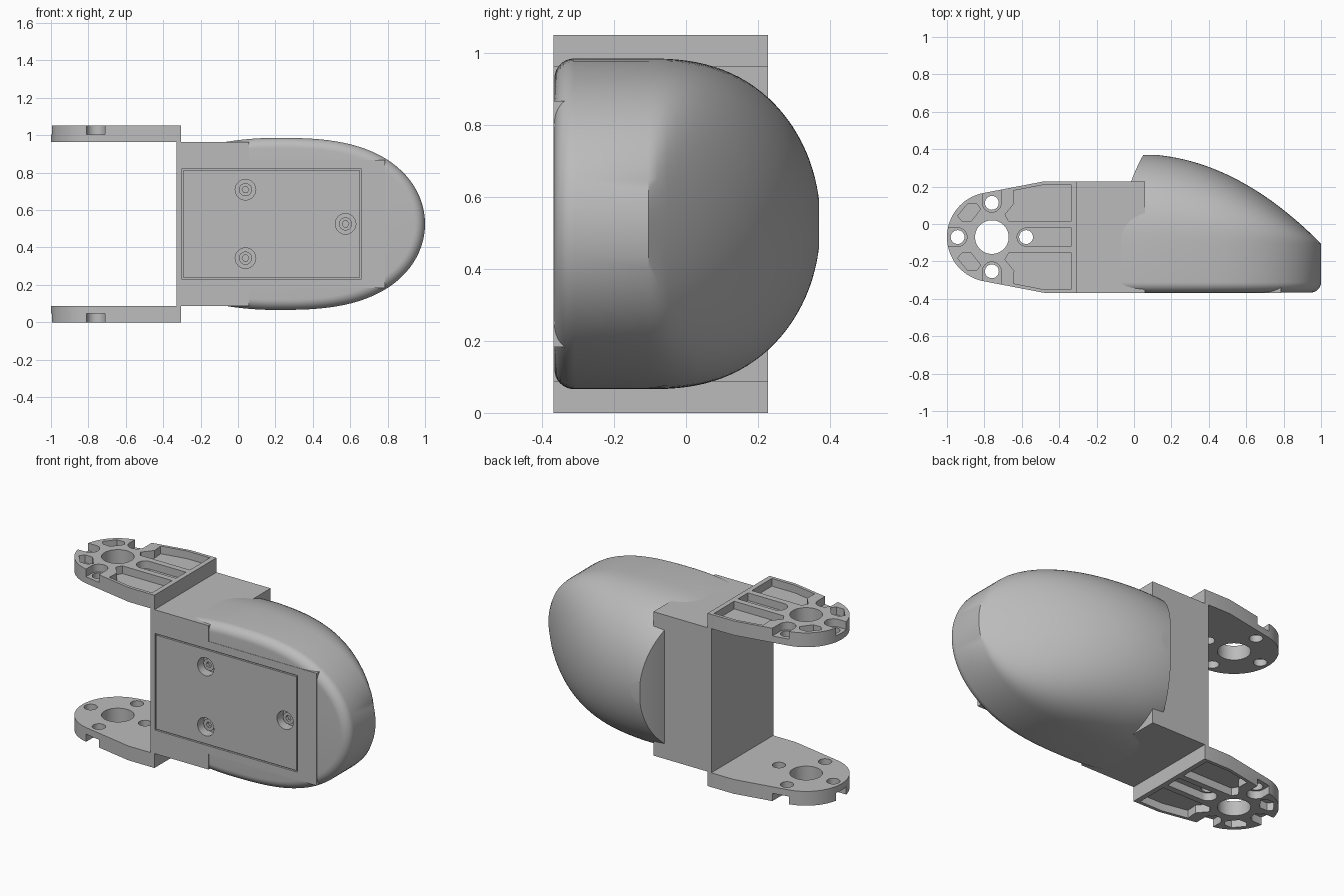
import bpy, bmesh
from math import sin, cos, pi, radians

cube = bpy.data.objects.get("Cube")
if cube:
    bpy.data.objects.remove(cube)

MID = 0.526            # mirror height
TOP = 2 * MID
ARM_Y = -0.07          # arm centre line
FRONT, BACK = -0.368, 0.228

grey = bpy.data.materials.new("satin grey")
grey.use_nodes = True
grey.diffuse_color = (0.5, 0.5, 0.5, 1)
grey.node_tree.nodes["Principled BSDF"].inputs["Base Color"].default_value = (0.5, 0.5, 0.5, 1)


def loft(name, rings):
    """Closed solid through a list of equal-length rings."""
    bm = bmesh.new()
    loops = [[bm.verts.new(p) for p in ring] for ring in rings]
    n = len(loops[0])
    for a, b in zip(loops, loops[1:]):
        for i in range(n):
            j = (i + 1) % n
            bm.faces.new((a[i], a[j], b[j], b[i]))
    bm.faces.new(loops[0])
    bm.faces.new(loops[-1])
    bmesh.ops.recalc_face_normals(bm, faces=bm.faces)
    mesh = bpy.data.meshes.new(name)
    bm.to_mesh(mesh)
    bm.free()
    mesh.materials.append(grey)
    obj = bpy.data.objects.new(name, mesh)
    bpy.context.collection.objects.link(obj)
    return obj


def prism(name, pts, lo, hi, axis="Z"):
    if axis == "Z":
        return loft(name, [[(a, b, c) for a, b in pts] for c in (lo, hi)])
    return loft(name, [[(a, c, b) for a, b in pts] for c in (lo, hi)])


def rect(x0, x1, y0, y1):
    return [(x0, y0), (x1, y0), (x1, y1), (x0, y1)]


def arc(cx, cy, r, start=0, end=360, n=32):
    full = end - start == 360
    steps = n if full else n + 1
    angles = [radians(start + (end - start) * i / n) for i in range(steps)]
    return [(cx + r * cos(a), cy + r * sin(a)) for a in angles]


def slot(cx, cy, r, heading, length):
    """Round-ended slot running outwards along the heading."""
    dx, dy = cos(radians(heading)) * length, sin(radians(heading)) * length
    pts = arc(cx, cy, r, heading + 90, heading + 270, 16)
    return pts + [(pts[-1][0] + dx, pts[-1][1] + dy), (pts[0][0] + dx, pts[0][1] + dy)]


def flip(pts):
    return [(x, 2 * ARM_Y - y) for x, y in pts]


def cut(obj, cutter, keep=False):
    cutter.hide_render = True
    mod = obj.modifiers.new("cut", "BOOLEAN")
    mod.operation, mod.solver, mod.object = "DIFFERENCE", "EXACT", cutter
    bpy.context.view_layer.objects.active = obj
    bpy.ops.object.modifier_apply(modifier=mod.name)
    if not keep:
        bpy.data.objects.remove(cutter)


def smooth(obj, angle=30):
    bpy.ops.object.select_all(action="DESELECT")
    obj.select_set(True)
    bpy.context.view_layer.objects.active = obj
    bpy.ops.object.shade_smooth_by_angle(angle=radians(angle))


# Rounded shell: horizontal outline stacked in depth, domed at the back
CREASE, DOME, FILLET = -0.105, 0.475, 0.055


def half_height(x):
    if x < 0.2:
        return 0.46 - 0.022 * ((0.2 - x) / 0.27) ** 2
    return 0.46 * max(0, 1 - ((x - 0.2) / 0.8) ** 2.8) ** 0.5


def dome_depth(x):
    return 0.48 * (1 - max(x, 0) ** 2.1)


def shell_ring(y, inset=0, n=64):
    s = max(0, y - CREASE)
    left = -0.07 + 0.12 * (s / DOME) ** 2.2
    tip = (1 - s / 0.48) ** (1 / 2.1)
    ring = []
    for i in range(n + 1):
        t = pi * i / n
        x = left + (tip - left) * sin(t)
        h = half_height(x) * (1 - inset / 0.46)
        if s > 0:
            h *= max(0, 1 - (s / max(dome_depth(x), s)) ** 2.5) ** 0.5
        if i == n // 2:
            h = 0
        x = left + (x - left) * (1 - inset / (1 - left))
        ring.append((x, y, MID + (h if i < n / 2 else -h)))
    return ring


rings = []
for i in range(9):
    a = pi / 2 * i / 8
    rings.append(shell_ring(FRONT + 0.002 + FILLET * (1 - cos(a)), FILLET * (1 - sin(a))))
for i in range(29):
    rings.append(shell_ring(CREASE + DOME * sin(pi / 2 * i / 28)))
shell = loft("rounded_shell", rings)

# Mounting block, square core and bracket web
block = prism("mounting_block", rect(-0.306, 0.06, MID - 0.438, MID + 0.438), FRONT, BACK, "Y")
core = prism("front_core", rect(-0.06, 0.787, MID - 0.342, MID + 0.342), FRONT, -0.1, "Y")
web = prism("bracket_web", rect(-0.33, -0.305, 0.04, TOP - 0.04), FRONT, BACK, "Y")

# Panel groove and counterbored screw holes in the front
screws = [(0.04, MID + 0.183), (0.04, MID - 0.183), (0.575, MID)]
shapes = []
w, x0, x1, z0, z1 = 0.004, -0.299, 0.655, MID - 0.29, MID + 0.29
for x in (x0, x1):
    shapes.append((rect(x - w, x + w, z0 - w, z1 + w), 0.012))
for z in (z0, z1):
    shapes.append((rect(x0, x1, z - w, z + w), 0.0121))
for x, z in screws:
    shapes.append((arc(x, z, 0.055), 0.06))
for pts, depth in shapes:
    cutter = prism("front_cutter", pts, FRONT - 0.05, FRONT + depth, "Y")
    for body in (shell, block, core):
        cut(body, cutter, True)
    bpy.data.objects.remove(cutter)

# Socket screws in the holes
for i, (x, z) in enumerate(screws):
    screw = prism(f"screw_{i + 1}", arc(x, z, 0.035), FRONT + 0.03, FRONT + 0.07, "Y")
    cut(screw, prism("socket", arc(x, z, 0.018, n=6), FRONT, FRONT + 0.05, "Y"))
    smooth(screw)

# Fork arm: outline, ribbed pockets, hub and bolt holes
HUB = -0.76
side = [(-0.48, BACK), (-0.305, BACK)]
outline = arc(HUB, ARM_Y, 0.24, 100, 260, 40) + flip(side) + side[::-1]
upper_arm = prism("upper_arm", outline, TOP - 0.087, TOP)
floor = TOP - 0.047

big_pocket = [(-0.335, 0.208), (-0.49, 0.208), (-0.645, 0.178), (-0.64, 0.11),
              (-0.69, 0.05), (-0.67, 0.015), (-0.335, 0.015)]
wedge = [(-0.89, 0.107), (-0.84, 0.107), (-0.82, 0.08), (-0.87, 0.016),
         (-0.92, 0.016), (-0.943, 0.043)]
pockets = [big_pocket, flip(big_pocket), wedge, flip(wedge)]
pockets.append(slot(HUB + 0.183, ARM_Y, 0.048, 0, 0.242))
for heading in (90, 180, 270):
    a = radians(heading)
    pockets.append(slot(HUB + 0.183 * cos(a), ARM_Y + 0.183 * sin(a), 0.05, heading, 0.15))
for pts in pockets:
    cut(upper_arm, prism("pocket", pts, floor, TOP + 0.05))

cut(upper_arm, prism("hub_hole", arc(HUB, ARM_Y, 0.09, n=48), TOP - 0.2, TOP + 0.05))
for heading in range(0, 360, 90):
    a = radians(heading)
    hole = arc(HUB + 0.183 * cos(a), ARM_Y + 0.183 * sin(a), 0.037)
    cut(upper_arm, prism("bolt_hole", hole, TOP - 0.2, TOP + 0.05))

# Mirrored lower arm
lower_arm = upper_arm.copy()
lower_arm.data = upper_arm.data.copy()
lower_arm.name = "lower_arm"
bpy.context.collection.objects.link(lower_arm)
for v in lower_arm.data.vertices:
    v.co.z = TOP - v.co.z
lower_arm.data.flip_normals()

for part in (shell, block, core, web, upper_arm, lower_arm):
    smooth(part)
